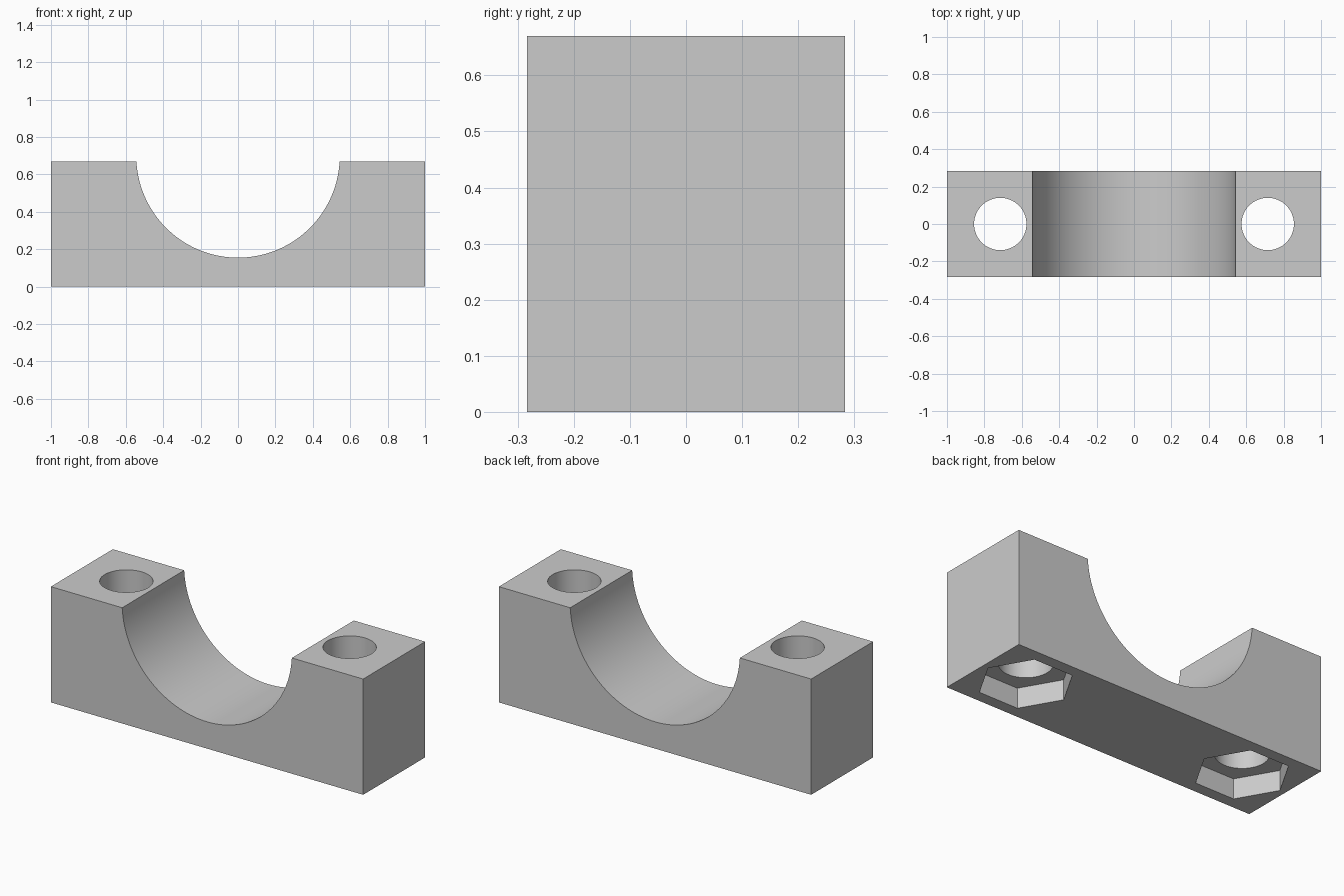
import bpy
import bmesh
import math

LENGTH, DEPTH, HEIGHT = 2.0, 0.567, 0.67
SADDLE_R, SADDLE_Z = 0.544, 0.699
BOLT_X, BOLT_R = 0.715, 0.14
NUT_R, NUT_DEPTH = 0.25, 0.117

old = bpy.data.objects.get("Cube")
if old:
    bpy.data.objects.remove(old, do_unlink=True)

# Plain grey material
grey = bpy.data.materials.new("plain grey")
grey.use_nodes = True
colour = (0.6, 0.6, 0.6, 1)
grey.diffuse_color = colour
grey.node_tree.nodes["Principled BSDF"].inputs["Base Color"].default_value = colour


def prism(name, profile, place, direction):
    """Extrude a closed 2D profile, placed in 3D by a function."""
    bm = bmesh.new()
    face = bm.faces.new([bm.verts.new(place(a, b)) for a, b in profile])
    new = bmesh.ops.extrude_face_region(bm, geom=[face])["geom"]
    moved = [v for v in new if isinstance(v, bmesh.types.BMVert)]
    bmesh.ops.translate(bm, verts=moved, vec=direction)
    bmesh.ops.recalc_face_normals(bm, faces=bm.faces)
    mesh = bpy.data.meshes.new(name)
    bm.to_mesh(mesh)
    bm.free()
    mesh.materials.append(grey)
    obj = bpy.data.objects.new(name, mesh)
    bpy.context.collection.objects.link(obj)
    return obj


def ring(cx, radius, sides):
    return [(cx + radius * math.cos(math.tau * i / sides),
             radius * math.sin(math.tau * i / sides)) for i in range(sides)]


# Block with the round saddle in its outline
half = LENGTH / 2
start = math.asin((SADDLE_Z - HEIGHT) / SADDLE_R)
steps = 64
arc = []
for i in range(steps + 1):
    angle = -start - (math.pi - 2 * start) * i / steps
    arc.append((SADDLE_R * math.cos(angle), SADDLE_Z + SADDLE_R * math.sin(angle)))
outline = [(-half, 0), (half, 0), (half, HEIGHT)] + arc + [(-half, HEIGHT)]
block = prism("clamp_block", outline, lambda x, z: (x, -DEPTH / 2, z), (0, DEPTH, 0))

# Bolt holes and hexagonal nut pockets
cutters = []
for side in (-1, 1):
    x = side * BOLT_X
    cutters.append(prism("bolt_hole_cutter", ring(x, BOLT_R, 64),
                         lambda a, b: (a, b, -0.1), (0, 0, HEIGHT + 0.2)))
    cutters.append(prism("nut_pocket_cutter", ring(x, NUT_R, 6),
                         lambda a, b: (a, b, -0.1), (0, 0, NUT_DEPTH + 0.1)))

bpy.ops.object.select_all(action="DESELECT")
block.select_set(True)
bpy.context.view_layer.objects.active = block
for cutter in cutters:
    cutter.hide_render = True
    cut = block.modifiers.new(cutter.name, "BOOLEAN")
    cut.operation = "DIFFERENCE"
    cut.solver = "EXACT"
    cut.object = cutter
    bpy.ops.object.modifier_apply(modifier=cut.name)
    bpy.data.objects.remove(cutter, do_unlink=True)

# Smooth curved walls, sharp edges elsewhere
bpy.ops.object.shade_smooth_by_angle(angle=math.radians(30))
